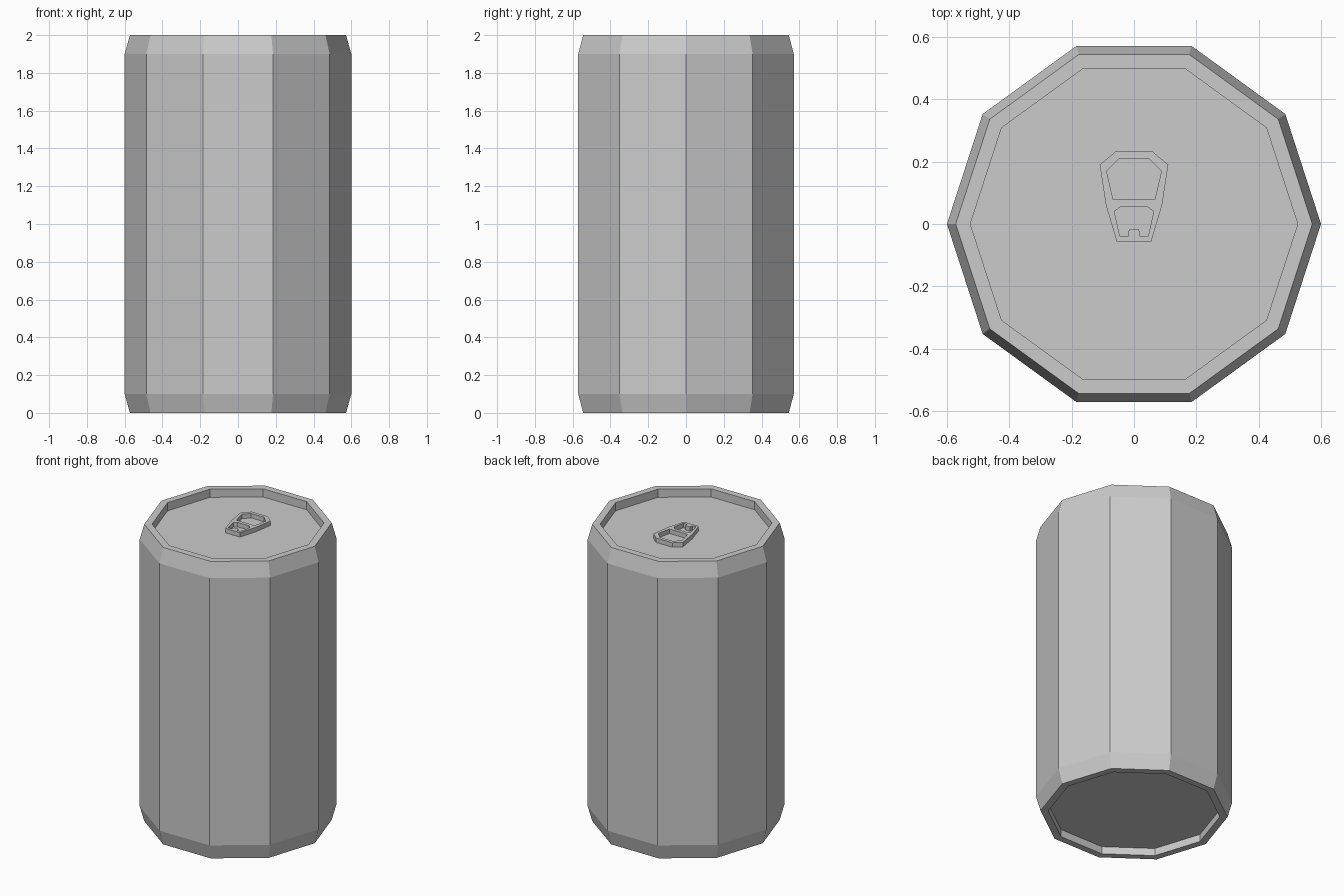
import bpy, bmesh
from math import cos, sin, pi

if "Cube" in bpy.data.objects:
    bpy.data.objects.remove(bpy.data.objects["Cube"])

SIDES = 10


def add_object(name, mesh):
    obj = bpy.data.objects.new(name, mesh)
    bpy.context.collection.objects.link(obj)
    return obj


def lathe(name, profile):
    """Stack decagon rings along an (r, z) profile and cap both ends."""
    bm = bmesh.new()
    rings = [[bm.verts.new((r * cos(2 * pi * i / SIDES), r * sin(2 * pi * i / SIDES), z))
              for i in range(SIDES)] for r, z in profile]
    for a, b in zip(rings, rings[1:]):
        for i in range(SIDES):
            j = (i + 1) % SIDES
            bm.faces.new((a[i], a[j], b[j], b[i]))
    bm.faces.new(rings[0][::-1])
    bm.faces.new(rings[-1])
    bmesh.ops.recalc_face_normals(bm, faces=bm.faces)
    mesh = bpy.data.meshes.new(name)
    bm.to_mesh(mesh)
    bm.free()
    return add_object(name, mesh)


def mirrored(half):
    """Close a right-hand half outline across x = 0."""
    return half + [(-x, y) for x, y in reversed(half)]


def plate(name, outlines, z_low, z_high):
    """Flat plate from an outer outline and hole outlines."""
    curve = bpy.data.curves.new(name, 'CURVE')
    curve.dimensions = '2D'
    curve.fill_mode = 'BOTH'
    curve.extrude = (z_high - z_low) / 2
    for pts in outlines:
        spline = curve.splines.new('POLY')
        spline.points.add(len(pts) - 1)
        for p, (x, y) in zip(spline.points, pts):
            p.co = (x, y, 0, 1)
        spline.use_cyclic_u = True
    temp = add_object(name + "_outline", curve)
    graph = bpy.context.evaluated_depsgraph_get()
    mesh = bpy.data.meshes.new_from_object(temp.evaluated_get(graph))
    bpy.data.objects.remove(temp)
    for poly in mesh.polygons:
        poly.use_smooth = False
    obj = add_object(name, mesh)
    obj.location.z = (z_low + z_high) / 2
    return obj


# can body: recessed base, tapered shoulders, recessed lid
lathe("can_body", [(0.525, 0.05), (0.525, 0), (0.572, 0), (0.6, 0.1),
                   (0.6, 1.9), (0.572, 2), (0.525, 2), (0.525, 1.945)])

# pull tab with finger hole and notched rivet hole
outer = mirrored([(0.06, 0.232), (0.11, 0.19), (0.09, 0.06), (0.055, -0.057)])
finger = mirrored([(0.048, 0.209), (0.088, 0.17), (0.067, 0.079)])
rivet = mirrored([(0.042, 0.056), (0.063, 0.04), (0.045, -0.04), (0.02, -0.04), (0.016, -0.018)])
plate("pull_tab", [outer, finger, rivet], 1.945, 1.975)
